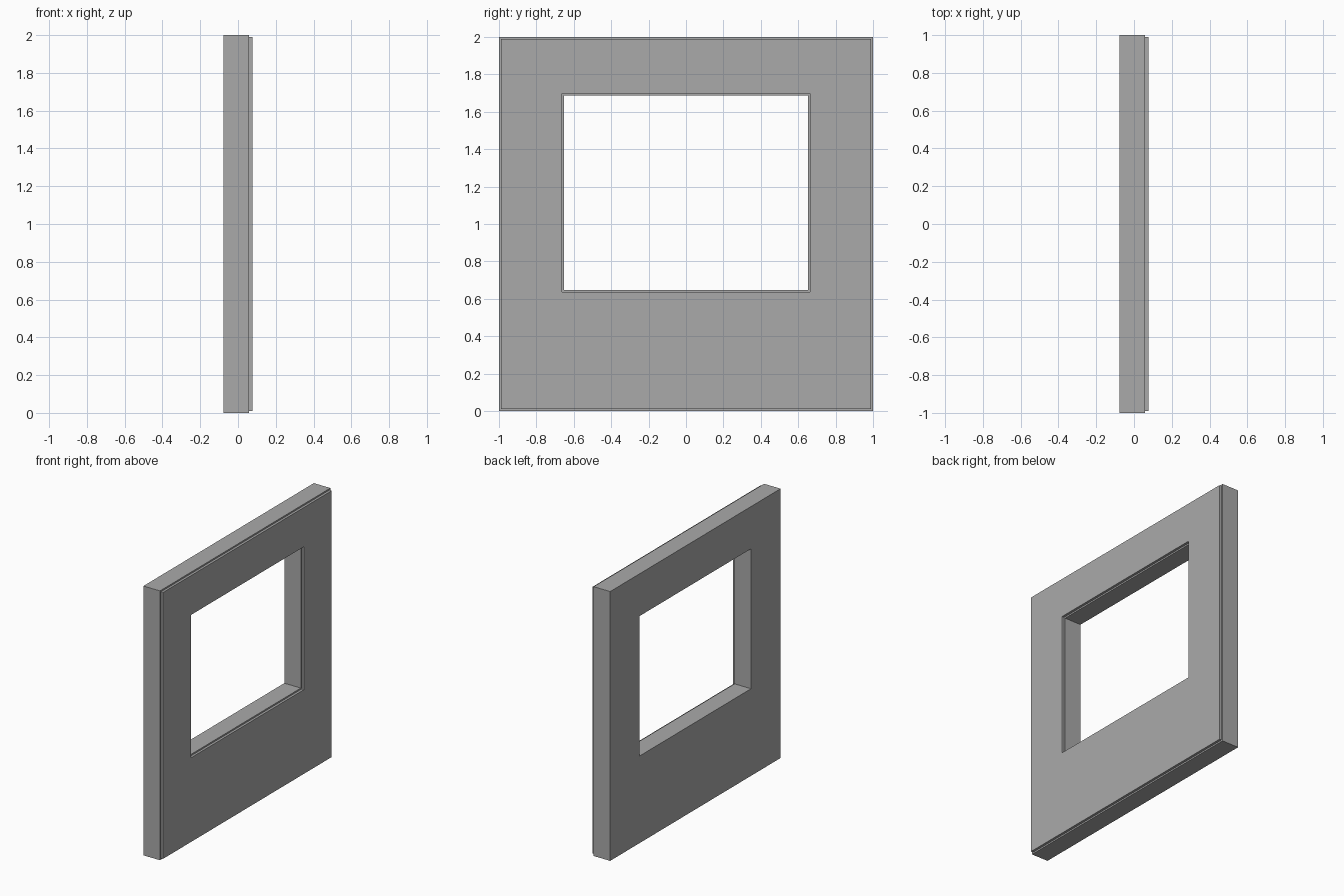
import bpy, bmesh

if "Cube" in bpy.data.objects:
    bpy.data.objects.remove(bpy.data.objects["Cube"])

grey = bpy.data.materials.new("concrete_grey")
grey.diffuse_color = (0.4, 0.4, 0.4, 1)
grey.use_nodes = True
grey.node_tree.nodes["Principled BSDF"].inputs["Base Color"].default_value = grey.diffuse_color

BACK, STEP, FRONT = -0.077, 0.059, 0.077   # depths along x
INSET = 0.011                              # width of the stepped rim
OUTER = (-1.0, 1.0, 0.0, 2.0)              # y0, y1, z0, z1
HOLE = (-0.653, 0.653, 0.647, 1.686)


def grow(rect, d):
    y0, y1, z0, z1 = rect
    return (y0 - d, y1 + d, z0 - d, z1 + d)


# Closed cross-section of the wall, swept round the window opening
panel_out, panel_in = grow(OUTER, -INSET), grow(HOLE, INSET)
profile = [(BACK, OUTER), (STEP, OUTER), (STEP, panel_out), (FRONT, panel_out),
           (FRONT, panel_in), (STEP, panel_in), (STEP, HOLE), (BACK, HOLE)]

bm = bmesh.new()
loops = []
for x, (y0, y1, z0, z1) in profile:
    loops.append([bm.verts.new((x, y, z))
                  for y, z in ((y0, z0), (y1, z0), (y1, z1), (y0, z1))])
for i, a in enumerate(loops):
    b = loops[(i + 1) % len(loops)]
    for j in range(4):
        k = (j + 1) % 4
        bm.faces.new((a[j], a[k], b[k], b[j]))
bmesh.ops.recalc_face_normals(bm, faces=bm.faces[:])

# Wall panel with window opening
mesh = bpy.data.meshes.new("window_wall")
bm.to_mesh(mesh)
bm.free()
mesh.materials.append(grey)
bpy.context.collection.objects.link(bpy.data.objects.new("window_wall", mesh))
